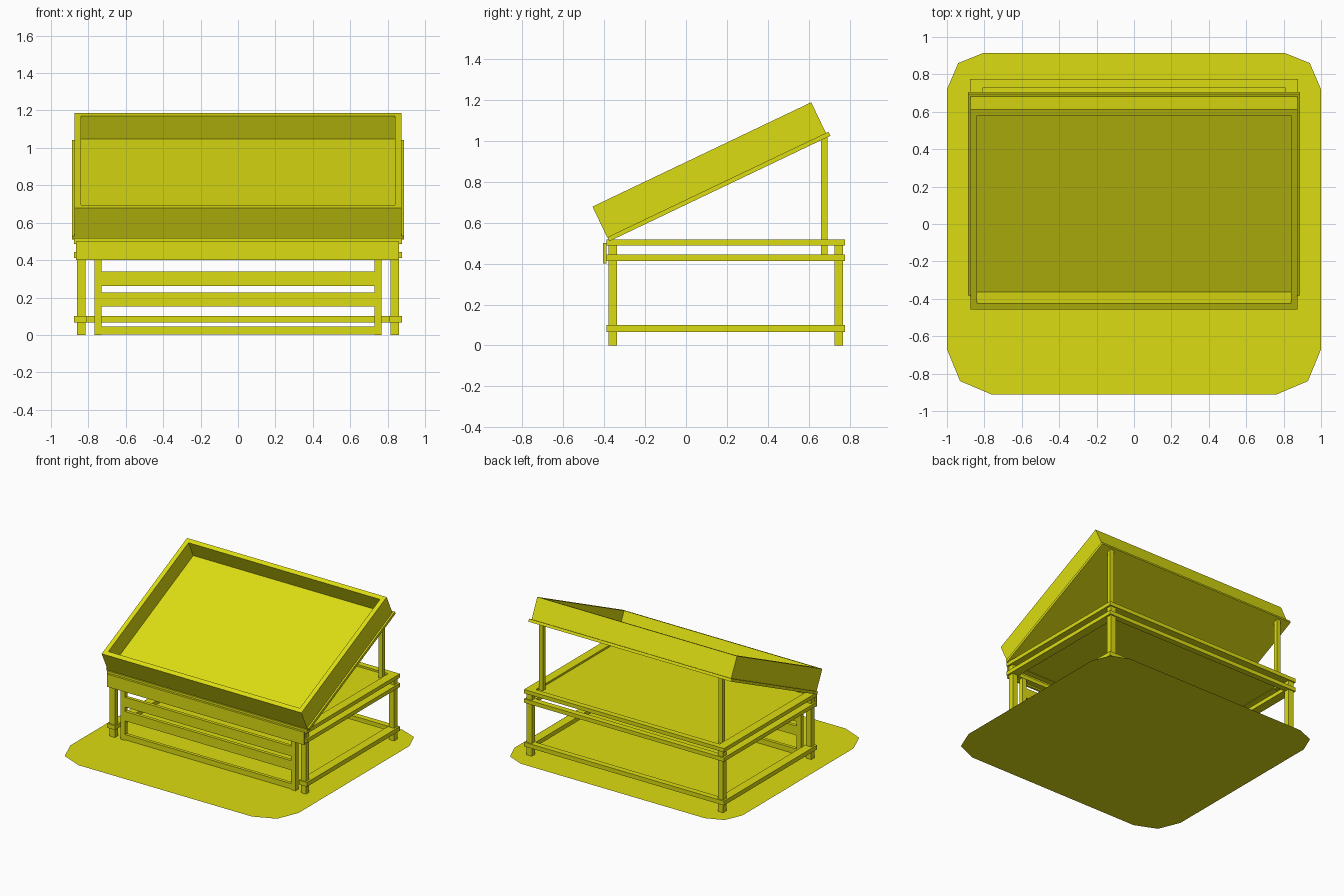
import bpy, math
from mathutils import Matrix

if "Cube" in bpy.data.objects:
    bpy.data.objects.remove(bpy.data.objects["Cube"])

mat = bpy.data.materials.new("yellow")
mat.diffuse_color = (0.72, 0.72, 0.006, 1)
mat.use_nodes = True
mat.node_tree.nodes["Principled BSDF"].inputs["Base Color"].default_value = mat.diffuse_color


def mesh(name, verts, faces):
    me = bpy.data.meshes.new(name)
    me.from_pydata(verts, [], faces)
    me.materials.append(mat)
    ob = bpy.data.objects.new(name, me)
    bpy.context.collection.objects.link(ob)
    return ob


def box(name, x0, x1, y0, y1, z0, z1):
    v = [(x, y, z) for z in (z0, z1) for x, y in ((x0, y0), (x1, y0), (x1, y1), (x0, y1))]
    f = [(3, 2, 1, 0), (4, 5, 6, 7)] + [(i, (i + 1) % 4, (i + 1) % 4 + 4, i + 4) for i in range(4)]
    return mesh(name, v, f)


def pair(name, x0, x1, *rest):
    """The same box on the right and the left."""
    box(name + "_right", x0, x1, *rest)
    box(name + "_left", -x1, -x0, *rest)


# flat base sheet with cut corners
half = [(0.76, -0.912), (0.93, -0.84), (1, -0.67), (1, 0.72), (0.94, 0.86), (0.805, 0.915)]
outline = half + [(-x, y) for x, y in reversed(half)]
mesh("ground_sheet", [(x, y, 0) for x, y in outline], [tuple(range(len(outline)))])

# legs
pair("front_leg", 0.815, 0.861, -0.378, -0.338, 0, 0.5)
pair("back_leg", 0.815, 0.861, 0.725, 0.766, 0, 0.5)

# three levels of rails; the lowest is open at the front
for level, z0, z1 in (("low", 0.066, 0.1), ("middle", 0.412, 0.443), ("top", 0.487, 0.517)):
    pair(level + "_side_rail", 0.806, 0.876, -0.388, 0.776, z0, z1)
    box(level + "_back_rail", -0.806, 0.806, 0.73, 0.776, z0, z1)
    if level != "low":
        box(level + "_front_rail", -0.806, 0.806, -0.388, -0.342, z0, z1)

# shelf and front board
box("shelf", -0.806, 0.806, -0.342, 0.73, 0.49, 0.502)
box("front_board", -0.866, 0.861, -0.405, -0.388, 0.4, 0.5)

# slatted front panel
pair("panel_stile", 0.729, 0.768, -0.376, -0.342, 0, 0.41)
for i, (z0, z1) in enumerate(((0.003, 0.045), (0.152, 0.227), (0.262, 0.34))):
    box(f"panel_slat_{i}", -0.729, 0.729, -0.372, -0.346, z0, z1)

# posts that hold up the back of the tray
pair("back_post", 0.77, 0.805, 0.659, 0.691, 0.443, 1.018)

# tilted tray, built flat along its slope and then turned
L, H, W, T = 1.183, 0.166, 0.875, 0.036
tray = [
    box("tray_floor", -W, W, 0, L, 0, 0.028),
    box("tray_front_wall", -W, W, 0, T, 0.028, H),
    box("tray_back_wall", -W, W, L - T, L, 0.028, H),
    box("tray_left_wall", -W, T - W, T, L - T, 0.028, H),
    box("tray_right_wall", W - T, W, T, L - T, 0.028, H),
    box("tray_base_plate", -0.888, 0.888, 0.002, L + 0.014, -0.022, 0),
]
place = Matrix.Translation((0, -0.385, 0.528)) @ Matrix.Rotation(math.radians(25.5), 4, 'X')
for ob in tray:
    ob.data.transform(place)
